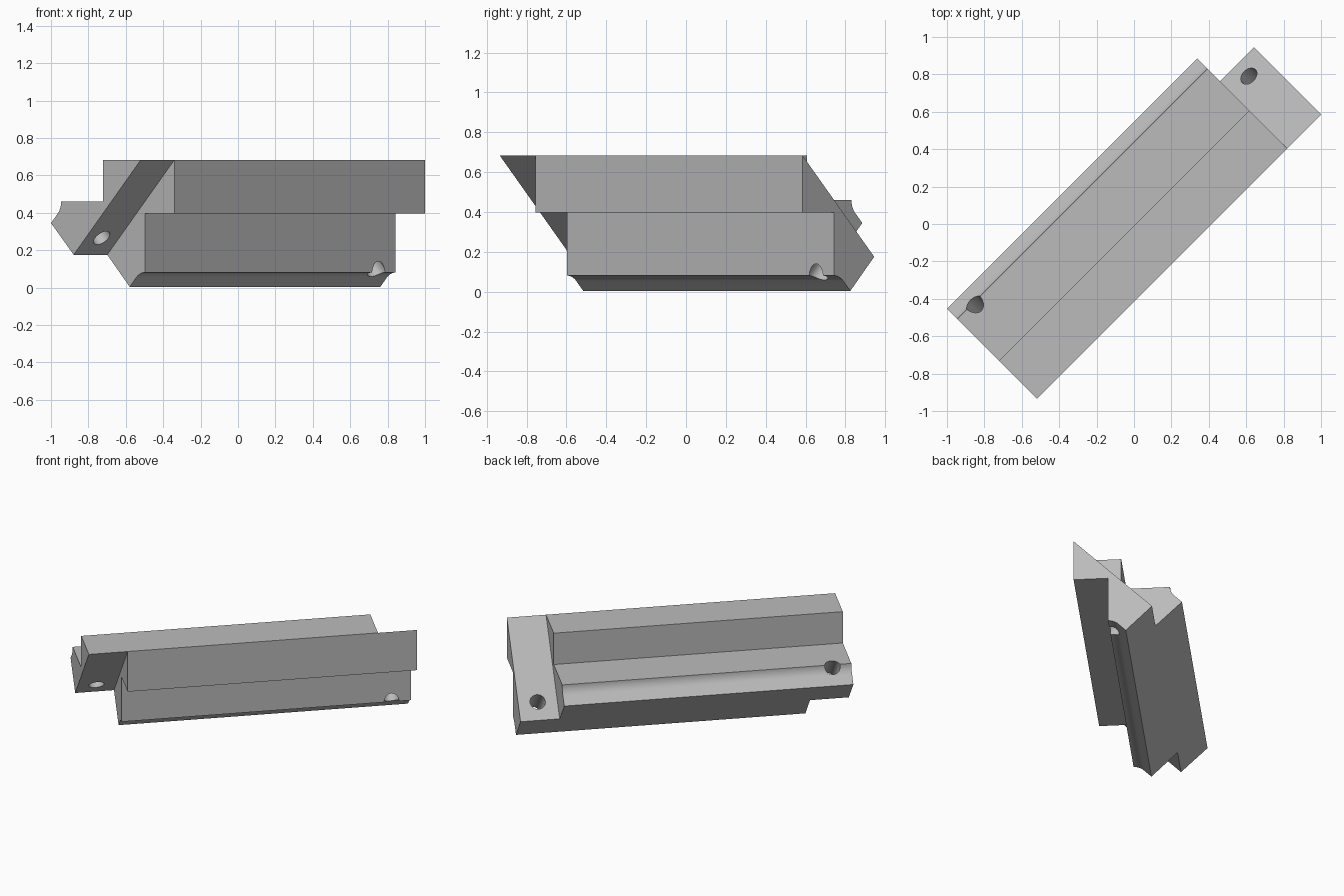
import bpy, bmesh, math
from mathutils import Vector

if "Cube" in bpy.data.objects:
    bpy.data.objects.remove(bpy.data.objects["Cube"])

C = 0.39                      # mating plane: z = b + C, b = sideways, a = lengthwise
U = Vector((1, 1, 0)).normalized()
V = Vector((1, -1, 0)).normalized()

grey = bpy.data.materials.new("plain grey")
grey.diffuse_color = (0.5, 0.5, 0.5, 1)
grey.use_nodes = True
grey.node_tree.nodes["Principled BSDF"].inputs["Base Color"].default_value = grey.diffuse_color


def world(a, b, z):
    return U * a + V * b + Vector((0, 0, z))


def finish(name, bm):
    bmesh.ops.recalc_face_normals(bm, faces=bm.faces)
    me = bpy.data.meshes.new(name)
    bm.to_mesh(me)
    bm.free()
    ob = bpy.data.objects.new(name, me)
    bpy.context.collection.objects.link(ob)
    me.materials.append(grey)
    return ob


def bar(name, profile, a0, a1):
    bm = bmesh.new()
    face = bm.faces.new([bm.verts.new(world(a0, b, z)) for b, z in profile])
    ext = bmesh.ops.extrude_face_region(bm, geom=[face])
    moved = [v for v in ext["geom"] if isinstance(v, bmesh.types.BMVert)]
    bmesh.ops.translate(bm, verts=moved, vec=U * (a1 - a0))
    return finish(name, bm)


def apply_boolean(ob, other, operation):
    mod = ob.modifiers.new("join", 'BOOLEAN')
    mod.operation, mod.solver, mod.object = operation, 'EXACT', other
    bpy.context.view_layer.objects.active = ob
    bpy.ops.object.modifier_apply(modifier=mod.name)
    bpy.data.objects.remove(other)


# half section: stepped top, concave cove, 45 degree lip
R = 0.092
half = [(0.293, 0.293 + C), (0.007, 0.293 + C), (0.007, 0.46)]
for i in range(9):
    t = math.radians(45 * i / 8)
    half.append((-0.309 - R * (1 - math.cos(t)), 0.46 - R * math.sin(t)))
half += [(-0.386, 0.345), (-0.2145, -0.2145 + C)]
mirrored = [(z - C, b + C) for b, z in half]

# two half bars, slid past each other and fused on the diagonal plane
body = bar("joint_block", half, -1.028, 0.865)
apply_boolean(body, bar("lower_half", mirrored, -0.774, 1.121), 'UNION')

# pin holes square to the diagonal plane
for a in (-0.905, 0.993):
    bm = bmesh.new()
    bmesh.ops.create_cone(bm, cap_ends=True, segments=32, radius1=0.05,
                          radius2=0.05, depth=1.2)
    axis = (V - Vector((0, 0, 1))).normalized()
    rot = axis.to_track_quat('Z', 'Y').to_matrix()
    bmesh.ops.rotate(bm, verts=bm.verts, matrix=rot)
    bmesh.ops.translate(bm, verts=bm.verts, vec=world(a, -0.125, -0.125 + C))
    apply_boolean(body, finish("hole_cutter", bm), 'DIFFERENCE')

bpy.ops.object.select_all(action='DESELECT')
body.select_set(True)
bpy.context.view_layer.objects.active = body
bpy.ops.object.shade_smooth_by_angle(angle=math.radians(25))
